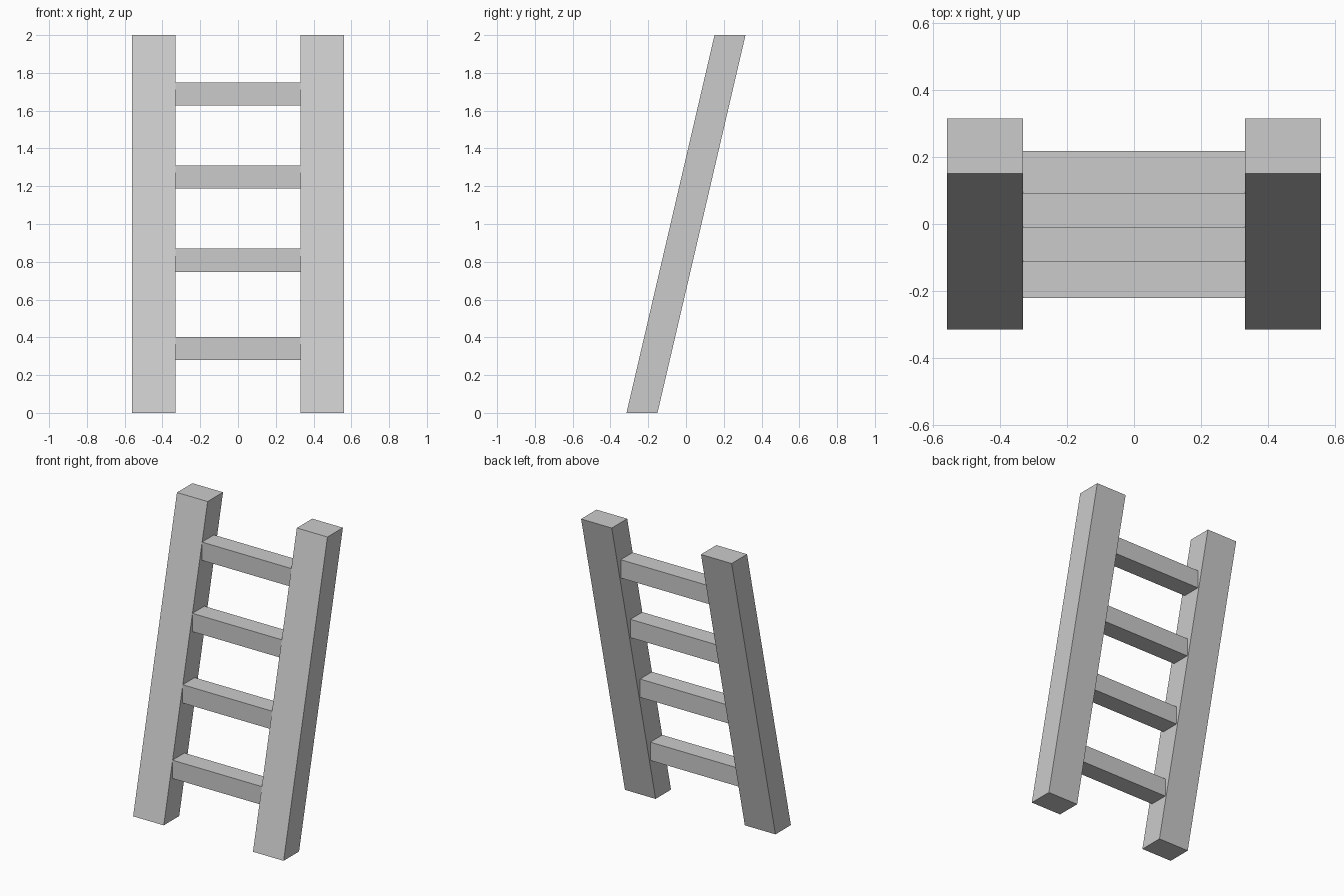
import bpy, bmesh

if "Cube" in bpy.data.objects:
    bpy.data.objects.remove(bpy.data.objects["Cube"])

SLOPE = 0.233  # backward lean per unit of height


def box(name, x, y, z, lean=0.0):
    """Box from (min, max) ranges; lean shears it along y with height."""
    bm = bmesh.new()
    bmesh.ops.create_cube(bm, size=1)
    for v in bm.verts:
        v.co = [r[0] + (c + 0.5) * (r[1] - r[0]) for c, r in zip(v.co, (x, y, z))]
        v.co.y += lean * v.co.z
    mesh = bpy.data.meshes.new(name)
    bm.to_mesh(mesh)
    bm.free()
    obj = bpy.data.objects.new(name, mesh)
    bpy.context.collection.objects.link(obj)
    return obj


# Leaning side rails, cut level at floor and top
for side, x in (("left", (-0.56, -0.332)), ("right", (0.332, 0.56))):
    box(f"{side}_rail", x, (-0.315, -0.151), (0, 2), SLOPE)

# Level square rungs, following the lean of the rails
for i, (z0, z1) in enumerate(((0.28, 0.403), (0.746, 0.869), (1.187, 1.31), (1.627, 1.75))):
    front = -0.315 + SLOPE * z1 - 0.001
    box(f"rung_{i + 1}", (-0.335, 0.335), (front, front + 0.127), (z0, z1))
